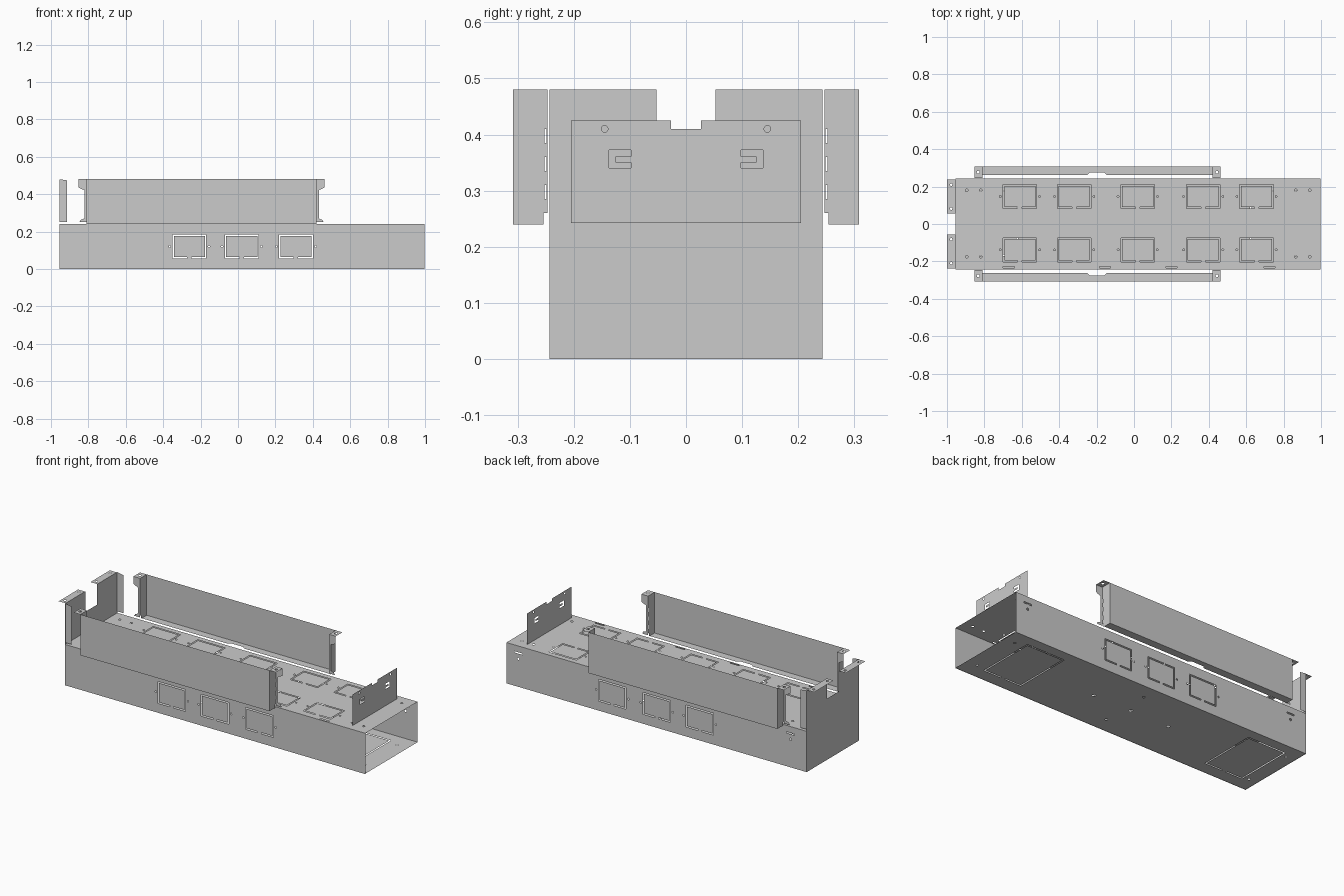
import bpy, bmesh, math
from mathutils import Vector

if "Cube" in bpy.data.objects:
    bpy.data.objects.remove(bpy.data.objects["Cube"])

X0, X1, W, H, TOP = -0.955, 0.998, 0.243, 0.24, 0.48


def sheet(name, outline, place, holes=()):
    """Flat metal sheet: 2D outline with cut-outs, placed in 3D by 'place'."""
    bm = bmesh.new()
    for loop in [outline, *holes]:
        vs = [bm.verts.new(place(u, v)) for u, v in loop]
        for i, v in enumerate(vs):
            bm.edges.new((v, vs[(i + 1) % len(vs)]))
    o = Vector(place(0, 0))
    n = (Vector(place(1, 0)) - o).cross(Vector(place(0, 1)) - o)
    bmesh.ops.triangle_fill(bm, use_beauty=True, edges=bm.edges[:], normal=n)
    me = bpy.data.meshes.new(name)
    bm.to_mesh(me)
    bm.free()
    ob = bpy.data.objects.new(name, me)
    bpy.context.collection.objects.link(ob)
    return ob


def rect(a, b, c, d):
    return [(a, c), (b, c), (b, d), (a, d)]


def circle(u, v, r=0.007, n=12):
    return [(u + r * math.cos(2 * math.pi * i / n), v + r * math.sin(2 * math.pi * i / n))
            for i in range(n)]


def slit(a, b, c, d, t=0.007, g=0.012):
    """Knock-out: narrow slit round a panel that hangs on one small tab."""
    m = (a + b) / 2
    return [(m + g, c), (b, c), (b, d), (a, d), (a, c), (m - g, c), (m - g, c + t),
            (a + t, c + t), (a + t, d - t), (b - t, d - t), (b - t, c + t), (m + g, c + t)]


def knockout(u, v):
    """Standard knock-out window with a screw hole on each side."""
    return [slit(u - 0.09, u + 0.09, v - 0.064, v + 0.064),
            circle(u - 0.105, v, 0.005), circle(u + 0.105, v, 0.005)]


def flat(z):
    return lambda u, v: (u, v, z)


def along(y):
    return lambda u, v: (u, y, v)


def across(x):
    return lambda u, v: (x, u, v)


# box side walls with three windows each
for s, name in ((-1, "front_wall"), (1, "back_wall")):
    holes = []
    for u in (-0.26, 0.02, 0.31):
        holes += knockout(u, 0.12)
    if s > 0:
        for u in (-0.85, 0.92):
            holes += [rect(u - 0.025, u + 0.025, 0.195, 0.203), circle(u, 0.165)]
    sheet(name, rect(X0, X1, 0, H), along(s * W), holes)

# box top with ten windows, screw holes and edge slots
holes = []
for u in (-0.61, -0.32, 0.02, 0.37, 0.655):
    for v in (-0.138, 0.147):
        holes += knockout(u, v)
for u in (-0.895, -0.82, 0.865, 0.94):
    holes += [circle(u, 0.18), circle(u, -0.175)]
for u in (-0.67, -0.155, 0.2, 0.725):
    holes.append(rect(u - 0.03, u + 0.03, -0.236, -0.228))
sheet("box_top", rect(X0, X1, -W, W), flat(H), holes)

# box floor with two large access knock-outs and screw holes
holes = [slit(0.62, 0.87, -0.17, 0.18), slit(-0.87, -0.62, -0.17, 0.18)]
for u in (-0.23, 0.02, 0.27):
    holes.append(circle(u, 0, 0.01))
for v in (-0.15, 0.15):
    holes += [circle(0.06, v), circle(-0.9, v), circle(0.93, v)]
sheet("box_floor", rect(X0, X1, -W, W), flat(0.002), holes)

# closed end plate rising into two posts
sheet("end_plate", [(-W, 0), (W, 0), (W, TOP), (0.053, TOP), (0.053, 0.36),
                    (-0.053, 0.36), (-0.053, TOP), (-W, TOP)], across(X0))
for s in (-1, 1):
    # post side flange
    sheet("post_flange", [(X0, 0.25), (-0.915, 0.25), (-0.915, TOP - 0.006),
                          (X0, TOP)], along(s * 0.241))
    # post top mounting tab
    sheet("post_tab", rect(-1.0, X0, s * 0.057, s * 0.238), flat(TOP),
          [circle(-0.978, s * 0.082), circle(-0.978, s * 0.21)])

# upright plate at the open end, with hooked slots
hooks = []
for s in (-1, 1):
    hooks += [circle(s * 0.145, 0.41, 0.006),
              [(s * u, v) for u, v in ((0.098, 0.34), (0.137, 0.34), (0.137, 0.372),
               (0.098, 0.372), (0.098, 0.361), (0.126, 0.361), (0.126, 0.35), (0.098, 0.35))]]
sheet("upright_plate", [(-0.205, 0.242), (0.205, 0.242), (0.205, 0.425), (0.027, 0.425),
                        (0.027, 0.41), (-0.027, 0.41), (-0.027, 0.425), (-0.205, 0.425)],
      across(0.89), hooks)

# long side rails
RA, RB, RO, RI = -0.81, 0.42, 0.308, 0.247
for s in (-1, 1):
    sheet("rail_panel", rect(RA, RB, H, TOP), along(s * RO))
    # bottom lip with central relief
    sheet("rail_lip", [(u, s * v) for u, v in
                       ((RA, RO), (RB, RO), (RB, 0.262), (-0.145, 0.262), (-0.16, 0.276),
                        (-0.235, 0.276), (-0.25, 0.262), (RA, 0.262))], flat(H))
    for x, d in ((RA, -1), (RB, 1)):
        # end flange with bend slots
        slots = [rect(s * 0.249, s * 0.252, z, z + 0.025) for z in (0.285, 0.335, 0.385)]
        sheet("rail_end", [(s * u, v) for u, v in
                           ((RO, H), (0.254, H), (0.254, 0.26), (RI, 0.26), (RI, TOP), (RO, TOP))],
              across(x), slots)
        # outward ear, wide at top and foot
        sheet("rail_ear", [(x + d * u, v) for u, v in
                           ((0, 0.25), (0.038, 0.25), (0.032, 0.262), (0.012, 0.27), (0.012, 0.422),
                            (0.032, 0.43), (0.042, 0.436), (0.042, TOP), (0, TOP))], along(s * RI))
        # top mounting tab
        sheet("rail_tab", rect(x, x + d * 0.043, s * RI, s * RO), flat(TOP),
              [circle(x + d * 0.023, s * 0.277, 0.008)])
